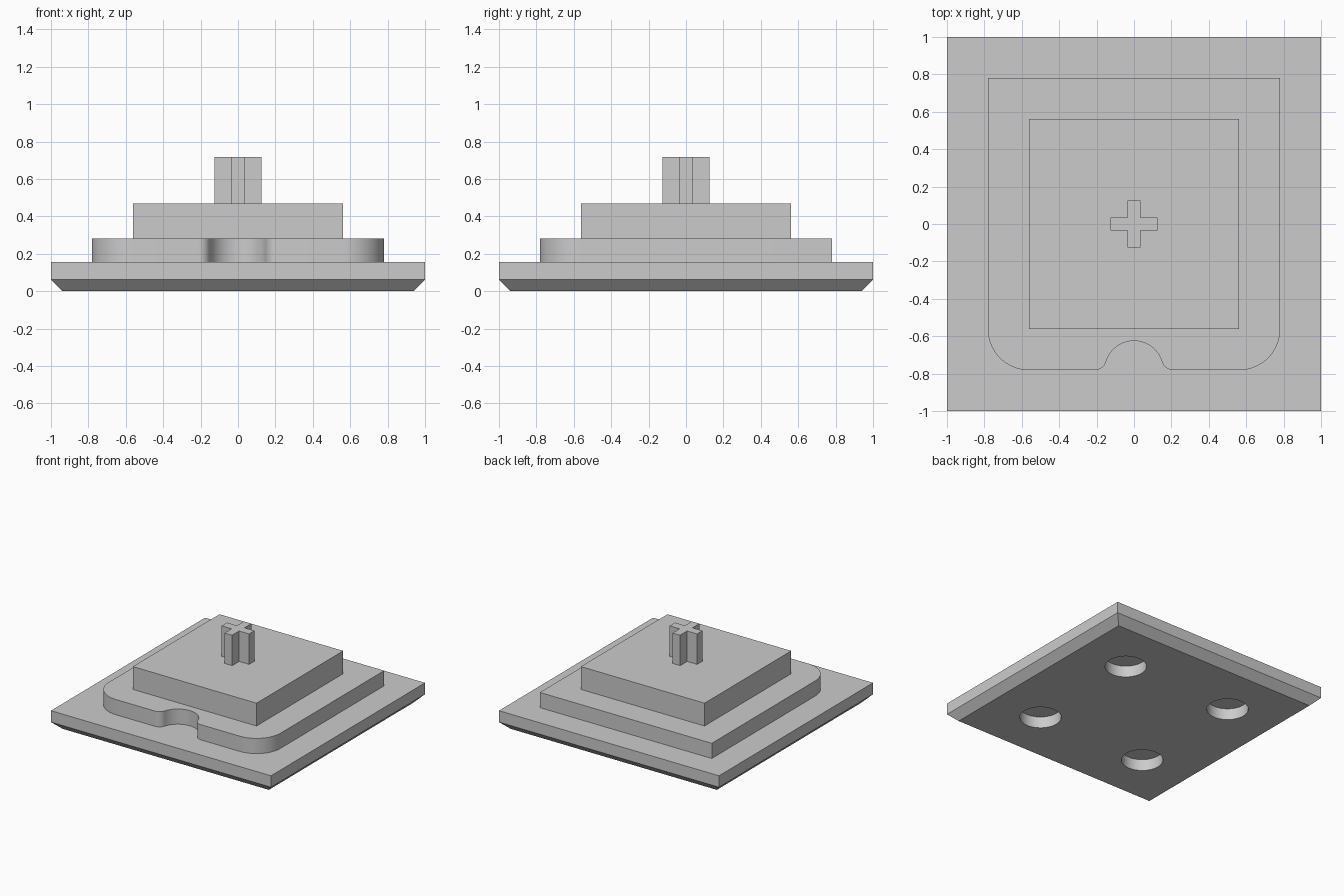
import bpy, bmesh
from math import pi, sin, cos, sqrt, atan2, radians

cube = bpy.data.objects.get("Cube")
if cube:
    bpy.data.objects.remove(cube, do_unlink=True)

U = 1 / 16  # one design unit

grey = bpy.data.materials.new("plain_grey")
grey.use_nodes = True
COLOUR = (0.6, 0.6, 0.6, 1)
grey.diffuse_color = COLOUR
grey.node_tree.nodes["Principled BSDF"].inputs["Base Color"].default_value = COLOUR


def make_object(name, bm):
    bmesh.ops.recalc_face_normals(bm, faces=bm.faces)
    mesh = bpy.data.meshes.new(name)
    bm.to_mesh(mesh)
    bm.free()
    mesh.materials.append(grey)
    obj = bpy.data.objects.new(name, mesh)
    bpy.context.collection.objects.link(obj)
    return obj


def extrude_outline(name, outline, z0, z1):
    """Solid prism from a flat outline."""
    bm = bmesh.new()
    face = bm.faces.new([bm.verts.new((x, y, z0)) for x, y in outline])
    top = bmesh.ops.extrude_face_region(bm, geom=[face])["geom"]
    verts = [v for v in top if isinstance(v, bmesh.types.BMVert)]
    bmesh.ops.translate(bm, verts=verts, vec=(0, 0, z1 - z0))
    return make_object(name, bm)


def square(h):
    return [(-h, -h), (h, -h), (h, h), (-h, h)]


def arc(cx, cy, r, a0, a1, steps):
    return [(cx + r * cos(a0 + (a1 - a0) * i / steps),
             cy + r * sin(a0 + (a1 - a0) * i / steps)) for i in range(steps + 1)]


def smooth(obj):
    bpy.ops.object.select_all(action="DESELECT")
    obj.select_set(True)
    bpy.context.view_layer.objects.active = obj
    bpy.ops.object.shade_smooth_by_angle(angle=radians(30))


# Base plate with a chamfered underside
base = extrude_outline("base_plate", square(1), 0, 2.5 * U)
for v in base.data.vertices:
    if v.co.z < U:
        v.co.x *= 1 - U
        v.co.y *= 1 - U
bm = bmesh.new()
bm.from_mesh(base.data)
walls = [e for e in bm.edges if abs(e.verts[0].co.z - e.verts[1].co.z) > U]
for e in walls:
    low = min(e.verts, key=lambda v: v.co.z)
    new = bmesh.utils.edge_split(e, low, 0.4)[1]
    high = max((k.other_vert(new) for k in new.link_edges), key=lambda v: v.co.z)
    new.co = (high.co.x, high.co.y, U)
ring = [v for v in bm.verts if abs(v.co.z - U) < 1e-5]
bmesh.ops.connect_verts(bm, verts=ring)
bm.to_mesh(base.data)
bm.free()

# Four round pockets in the underside
bm = bmesh.new()
DEPTH = 1.5 * U
for sx in (-1, 1):
    for sy in (-1, 1):
        made = bmesh.ops.create_cone(bm, cap_ends=True, segments=48, radius1=2.5 * U,
                                     radius2=2.5 * U, depth=2 * DEPTH)
        bmesh.ops.translate(bm, verts=made["verts"], vec=(sx * 8 * U, sy * 8 * U, 0))
cutter = make_object("pocket_cutter", bm)
cutter.hide_render = True
cutter.hide_viewport = True
cut = base.modifiers.new("pockets", "BOOLEAN")
cut.operation = "DIFFERENCE"
cut.solver = "EXACT"
cut.object = cutter
bpy.context.view_layer.objects.active = base
base.select_set(True)
bpy.ops.object.modifier_apply(modifier=cut.name)
bpy.data.objects.remove(cutter, do_unlink=True)
smooth(base)

# Lower step: rounded front corners and a filleted finger notch
H, R, N, F = 12.5 * U, 3.5 * U, 2.5 * U, U
fx = sqrt((N + F) ** 2 - F ** 2)
tilt = atan2(F, fx)
half = [(H, H)]
half += arc(H - R, -H + R, R, 0, -pi / 2, 16)
half += arc(fx, -H + F, F, -pi / 2, -pi + tilt, 10)
half += arc(0, -H, N, tilt, pi / 2, 16)[1:]
outline = half + [(-x, y) for x, y in reversed(half[:-1])]
smooth(extrude_outline("lower_step", outline, 2.5 * U, 4.5 * U))

# Upper step
extrude_outline("upper_step", square(9 * U), 4.5 * U, 7.5 * U)

# Cross-shaped stem
a, b = 0.55 * U, 2 * U
quarter = [(b, -a), (b, a), (a, a)]
cross = []
for _ in range(4):
    cross += quarter
    quarter = [(-y, x) for x, y in quarter]
extrude_outline("cross_stem", cross, 7.5 * U, 11.5 * U)
